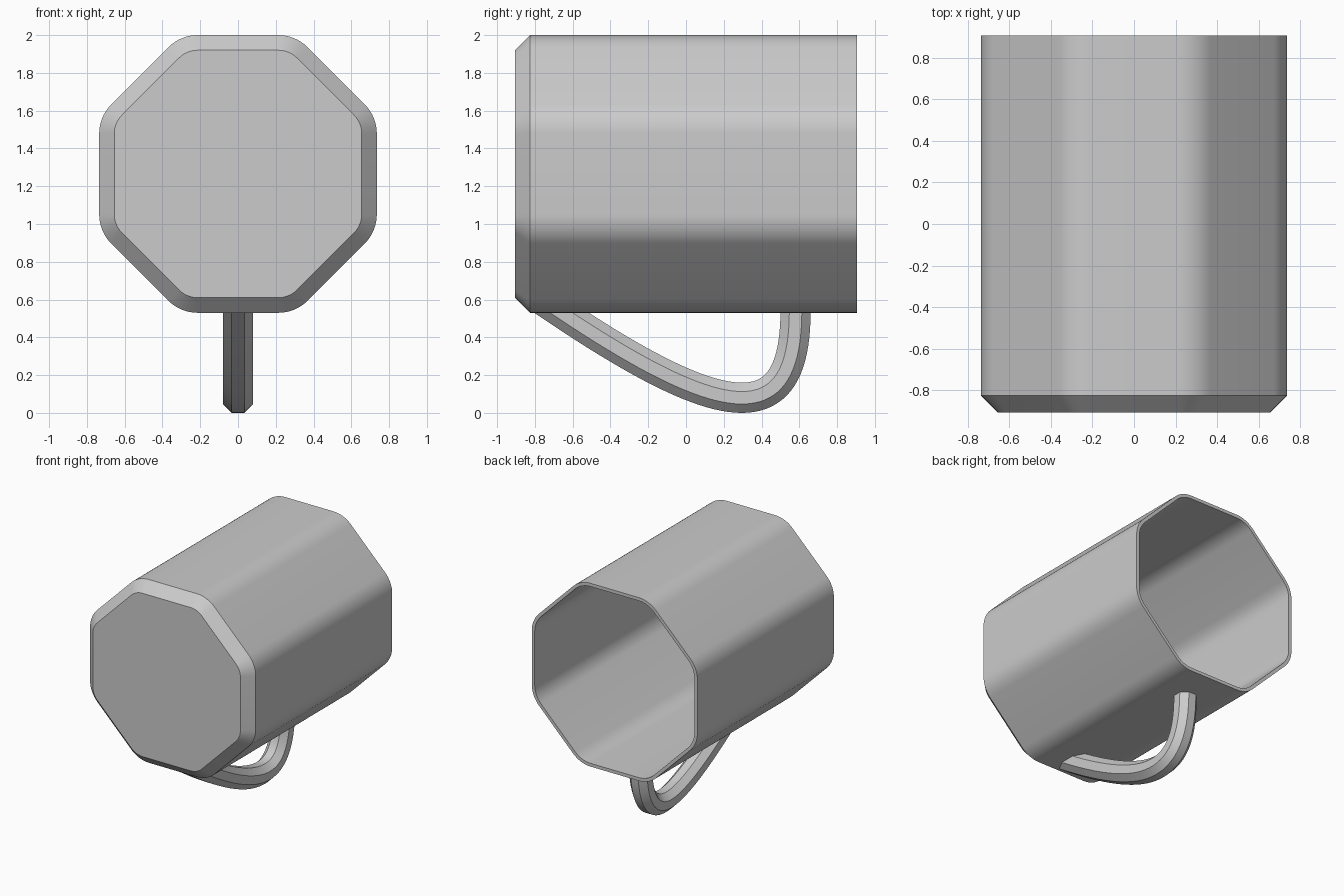
import bpy, bmesh, math
from mathutils import Vector

cube = bpy.data.objects.get("Cube")
if cube:
    bpy.data.objects.remove(cube, do_unlink=True)

grey = bpy.data.materials.new("plain grey")
grey.use_nodes = True
colour = (0.6, 0.6, 0.6, 1)
grey.diffuse_color = colour
grey.node_tree.nodes["Principled BSDF"].inputs["Base Color"].default_value = colour


def sweep(rings):
    """Join a list of equal point rings into a closed, capped tube."""
    bm = bmesh.new()
    loops = [[bm.verts.new(p) for p in ring] for ring in rings]
    for a, b in zip(loops, loops[1:]):
        for i in range(len(a)):
            j = (i + 1) % len(a)
            bm.faces.new((a[i], a[j], b[j], b[i]))
    bm.faces.new(loops[0])
    bm.faces.new(loops[-1])
    return bm


def finish(bm, name):
    bmesh.ops.recalc_face_normals(bm, faces=bm.faces)
    mesh = bpy.data.meshes.new(name)
    bm.to_mesh(mesh)
    bm.free()
    mesh.materials.append(grey)
    obj = bpy.data.objects.new(name, mesh)
    bpy.context.collection.objects.link(obj)
    bpy.ops.object.select_all(action="DESELECT")
    obj.select_set(True)
    bpy.context.view_layer.objects.active = obj
    bpy.ops.object.shade_smooth_by_angle(angle=math.radians(30))
    return obj


# Mug body: rounded octagon, lying with its open end at the back
APOTHEM, RADIUS, CENTRE_Z, HALF = 0.735, 0.22, 1.265, 0.905
STEPS = 8


def rounded_octagon(y, inset):
    reach = (APOTHEM - RADIUS) / math.cos(math.pi / 8)
    radius = RADIUS - inset
    points = []
    for corner in range(8):
        mid = (corner + 0.5) * math.pi / 4
        for s in range(STEPS + 1):
            a = mid + (s / STEPS - 0.5) * math.pi / 4
            points.append((reach * math.cos(mid) + radius * math.cos(a), y,
                           CENTRE_Z + reach * math.sin(mid) + radius * math.sin(a)))
    return points


wall, chamfer = 0.026, 0.08
profile = [(-HALF + wall, chamfer + 0.01), (-HALF + chamfer + 0.01, wall), (HALF, wall),
           (HALF, 0), (-HALF + chamfer, 0), (-HALF, chamfer)]
finish(sweep([rounded_octagon(y, inset) for y, inset in profile]), "mug_body")

# Handle: octagonal bar swept along a curve, trimmed inside the mug wall
p0, p1, p2, p3 = (Vector((0, y, z)) for y, z in
                  ((-0.66, 0.53), (0.24, -0.07), (0.575, -0.07), (0.58, 0.53)))
SEGMENTS = 40
path = []
for k in range(SEGMENTS + 1):
    t = k / SEGMENTS
    u = 1 - t
    point = u**3 * p0 + 3 * u * u * t * p1 + 3 * u * t * t * p2 + t**3 * p3
    tangent = (u * u * (p1 - p0) + 2 * u * t * (p2 - p1) + t * t * (p3 - p2)).normalized()
    path.append((point, tangent))
path.insert(0, (p0 - path[0][1] * 0.2, path[0][1]))
path.append((p3 + path[-1][1] * 0.1, path[-1][1]))

side = Vector((1, 0, 0))
bar = 0.08 / math.cos(math.pi / 8)
rings = []
for point, tangent in path:
    up = side.cross(tangent)
    angles = [(i + 0.5) * math.pi / 4 for i in range(8)]
    rings.append([point + bar * (math.cos(a) * side + math.sin(a) * up) for a in angles])
bm = sweep(rings)
cut = bmesh.ops.bisect_plane(bm, geom=bm.verts[:] + bm.edges[:] + bm.faces[:],
                             plane_co=(0, 0, 0.545), plane_no=(0, 0, 1), clear_outer=True)
bmesh.ops.holes_fill(bm, edges=[e for e in bm.edges if e.is_boundary], sides=0)
finish(bm, "mug_handle")
